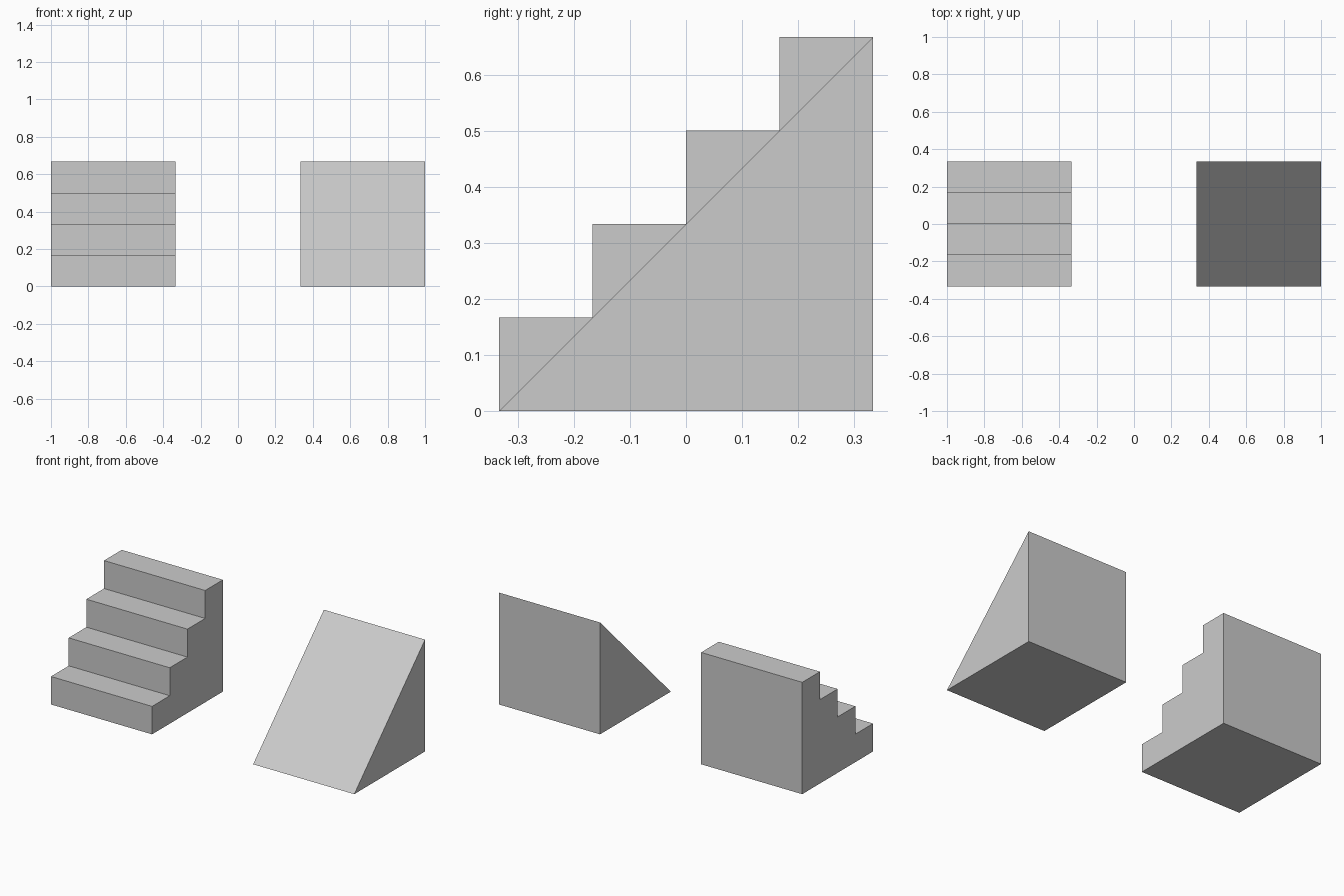
import bpy, bmesh

if "Cube" in bpy.data.objects:
    bpy.data.objects.remove(bpy.data.objects["Cube"])

SIZE = 2 / 3      # width, depth and height of each block
STEPS = 4


def extrude_profile(name, profile, x0, x1):
    """Extrude a (y, z) side profile from x0 to x1."""
    bm = bmesh.new()
    face = bm.faces.new([bm.verts.new((x0, y, z)) for y, z in profile])
    ext = bmesh.ops.extrude_face_region(bm, geom=[face])
    verts = [v for v in ext["geom"] if isinstance(v, bmesh.types.BMVert)]
    bmesh.ops.translate(bm, verts=verts, vec=(x1 - x0, 0, 0))
    bmesh.ops.recalc_face_normals(bm, faces=bm.faces)
    mesh = bpy.data.meshes.new(name)
    bm.to_mesh(mesh)
    bm.free()
    obj = bpy.data.objects.new(name, mesh)
    bpy.context.collection.objects.link(obj)
    return obj


front, back = -SIZE / 2, SIZE / 2
step = SIZE / STEPS

# Staircase: four equal steps rising towards the back
stair_profile = [(back, 0), (front, 0)]
for i in range(STEPS):
    y, z = front + i * step, (i + 1) * step
    stair_profile += [(y, z), (y + step, z)]
extrude_profile("stairs", stair_profile, -1, -1 + SIZE)

# Ramp: wedge with the same overall size
extrude_profile("ramp", [(back, 0), (front, 0), (back, SIZE)], 1 - SIZE, 1)
